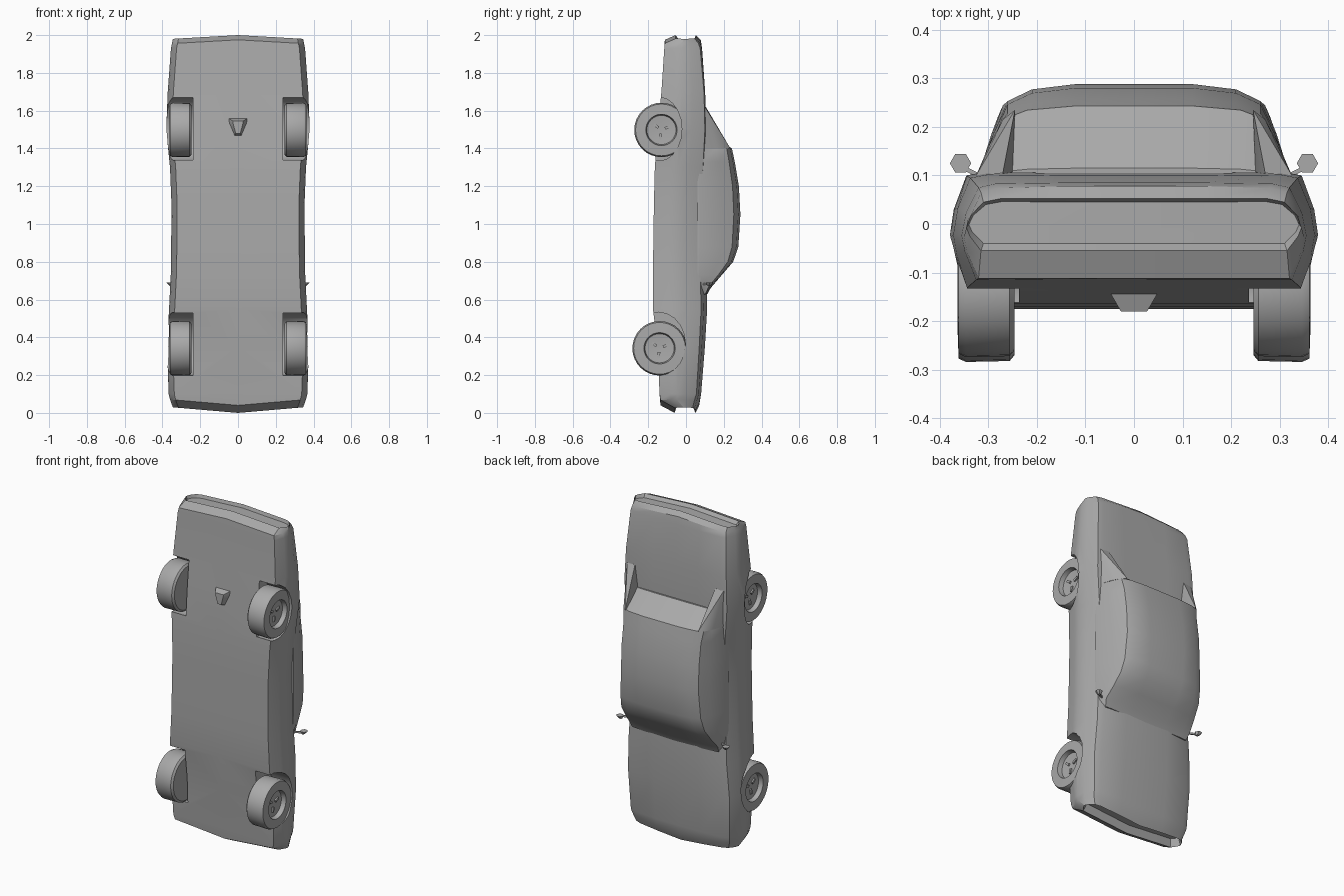
import bpy, bmesh, math
from mathutils import Matrix, Vector

old = bpy.data.objects.get("Cube")
if old:
    bpy.data.objects.remove(old, do_unlink=True)

gray = bpy.data.materials.new("plain gray")
gray.use_nodes = True
gray.diffuse_color = (0.4, 0.4, 0.4, 1)
gray.node_tree.nodes["Principled BSDF"].inputs["Base Color"].default_value = gray.diffuse_color


def finish(bm, name, angle=30):
    bmesh.ops.recalc_face_normals(bm, faces=bm.faces)
    mesh = bpy.data.meshes.new(name)
    bm.to_mesh(mesh)
    bm.free()
    mesh.materials.append(gray)
    obj = bpy.data.objects.new(name, mesh)
    bpy.context.collection.objects.link(obj)
    shade(obj, angle)
    return obj


def shade(obj, angle=30):
    bpy.ops.object.select_all(action='DESELECT')
    obj.select_set(True)
    bpy.context.view_layer.objects.active = obj
    bpy.ops.object.shade_smooth_by_angle(angle=math.radians(angle))


def loft(name, halves, angle=30):
    """Skin a row of half sections, mirrored across x."""
    bm = bmesh.new()
    rings = []
    for half in halves:
        mirrored = [(-x, y, z) for x, y, z in half[-2:0:-1]]
        rings.append([bm.verts.new(p) for p in half + mirrored])
    n = len(rings[0])
    for a, b in zip(rings, rings[1:]):
        for i in range(n):
            j = (i + 1) % n
            bm.faces.new((a[i], a[j], b[j], b[i]))
    for ring in (rings[0], rings[-1]):
        bm.faces.new(ring[:n // 2 + 1])
        bm.faces.new(ring[n // 2:] + ring[:1])
    return finish(bm, name, angle)


def hull(name, points):
    bm = bmesh.new()
    for p in points:
        bm.verts.new(p)
    bmesh.ops.convex_hull(bm, input=bm.verts)
    return finish(bm, name)


def lathe(name, profile, centre, side, steps=32):
    """Turn (radius, offset) pairs around the x axis."""
    bm = bmesh.new()
    rings = []
    for r, off in profile:
        rings.append([bm.verts.new((side * (centre[0] + off),
                                    centre[1] + r * math.cos(math.tau * k / steps),
                                    centre[2] + r * math.sin(math.tau * k / steps)))
                      for k in range(steps)])
    for a, b in zip(rings, rings[1:]):
        for k in range(steps):
            j = (k + 1) % steps
            bm.faces.new((a[k], a[j], b[j], b[k]))
    bm.faces.new(rings[0])
    bm.faces.new(rings[-1])
    return finish(bm, name)


# Body: z, half width, floor, shoulder and centre heights (along y)
body_rows = [
    (.045, .33, -.045, .025, .03), (.0, .345, -.06, .035, .05),
    (.04, .36, -.135, .045, .07), (.10, .367, -.14, .055, .08),
    (.35, .376, -.15, .07, .10), (.55, .365, -.175, .08, .112),
    (.75, .355, -.175, .075, .11), (1.1, .352, -.17, .07, .10),
    (1.3, .36, -.165, .09, .10), (1.5, .38, -.15, .10, .105),
    (1.7, .372, -.13, .095, .10), (1.93, .355, -.115, .075, .085),
    (1.975, .35, -.112, .065, .078), (2.0, .345, -.055, .045, .052),
    (1.98, .34, -.04, .04, .045)]


def body_section(z, w, low, shoulder, top):
    bow = .03 if z < .09 else -.02 if z > 1.95 else 0
    rise = shoulder - low
    half = [(0, low), (w - .03, low), (w - .007, low + .3 * rise), (w, low + .48 * rise),
            (w - .009, low + .72 * rise), (w - .035, shoulder),
            (w - .07, shoulder + .3 * (top - shoulder) + .005), (.15, top), (0, top)]
    return [(x, y, z + bow * x / .35) for x, y in half]


body = loft("body", [body_section(*row) for row in body_rows], 28)

# Wheel wells cut from the underside
for z, y, height in ((.365, -.145, .142), (1.503, -.14, .118)):
    for side in (1, -1):
        bm = bmesh.new()
        bmesh.ops.create_cone(bm, cap_ends=True, segments=20, radius1=1, radius2=1, depth=.24)
        bmesh.ops.transform(bm, verts=bm.verts, matrix=(
            Matrix.Translation((side * .357, y, z)) @ Matrix.Diagonal((1, height, .168, 1))
            @ Matrix.Rotation(math.pi / 2, 4, 'Y')))
        cutter = finish(bm, "wheel_well_cutter")
        cutter.hide_render = True
        cut = body.modifiers.new("wheel well", 'BOOLEAN')
        cut.operation = 'DIFFERENCE'
        cut.object = cutter
        cut.solver = 'EXACT'
        bpy.ops.object.select_all(action='DESELECT')
        bpy.context.view_layer.objects.active = body
        bpy.ops.object.modifier_apply(modifier=cut.name)
        bpy.data.objects.remove(cutter, do_unlink=True)
shade(body, 28)

# Cabin: z, base half width, roof half width, roof height
cabin_rows = [
    (.62, .30, .27, .108), (.66, .32, .28, .13), (.73, .325, .27, .19), (.80, .33, .26, .25),
    (.88, .33, .25, .277), (1.05, .33, .24, .288), (1.2, .33, .24, .28),
    (1.33, .33, .24, .258), (1.4, .33, .25, .243), (1.49, .255, .25, .115)]


def cabin_section(z, base, roof, top):
    rise = top - .07
    half = [(0, .06), (base, .06), (base, .07), (roof + .55 * (base - roof), .07 + .55 * rise),
            (roof + .02, .07 + .84 * rise), (roof - .03, top - .05 * rise), (.12, top), (0, top)]
    bow = -.03 if z < .7 else 0
    return [(x, y, z - bow * x) for x, y in half]


loft("cabin", [cabin_section(*row) for row in cabin_rows], 35)

# Sloping rear pillars either side of the rear window
for side, label in ((1, "left"), (-1, "right")):
    pillar = [(.245, .235, 1.4), (.27, .215, 1.4), (.297, .165, 1.4), (.33, .07, 1.4),
              (.25, .08, 1.4), (.25, .11, 1.49), (.27, .105, 1.62), (.325, .1, 1.62),
              (.27, .07, 1.62)]
    hull(label + "_rear_pillar", [(side * x, y, z) for x, y, z in pillar])

    # Door mirror
    mirror = []
    for k in range(6):
        a = math.tau * k / 6
        mirror.append((side * (.357 + .022 * math.cos(a)), .125 + .022 * math.sin(a), .69))
        mirror.append((side * (.352 + .01 * math.cos(a)), .122 + .01 * math.sin(a), .672))
    hull(label + "_mirror", mirror)
    hull(label + "_mirror_arm", [(side * x, y, z) for x in (.31, .35)
                                 for y in (.09 + .5 * (x - .31), .1 + .5 * (x - .31))
                                 for z in (.678, .688)])

    # Wheels with sunken rims and three slots
    tyre = [(.08, 0), (.13, 0), (.142, .01), (.144, .1), (.137, .115),
            (.083, .117), (.077, .09), (.02, .085)]
    for end, y, z in (("front", -.14, .342), ("rear", -.13, 1.498)):
        name = label + "_" + end
        lathe(name + "_wheel", tyre, (.246, y, z), side)
        bm = bmesh.new()
        for k in range(3):
            turn = Matrix.Rotation(math.tau * k / 3 + .4, 4, 'X')
            place = Matrix.Translation((side * .336, y, z)) @ turn @ Matrix.Translation((0, .035, 0))
            bmesh.ops.create_cube(bm, matrix=place @ Matrix.Diagonal((.009, .03, .014, 1)))
        finish(bm, name + "_rim_spokes")

# Axle housing under the tail
housing = [(x, -.14, z) for x, z in ((.05, 1.56), (.05, 1.54), (.02, 1.465))]
housing += [(x, -.18, z) for x, z in ((.027, 1.545), (.027, 1.535), (.012, 1.48))]
hull("axle_housing", housing + [(-x, y, z) for x, y, z in housing])
